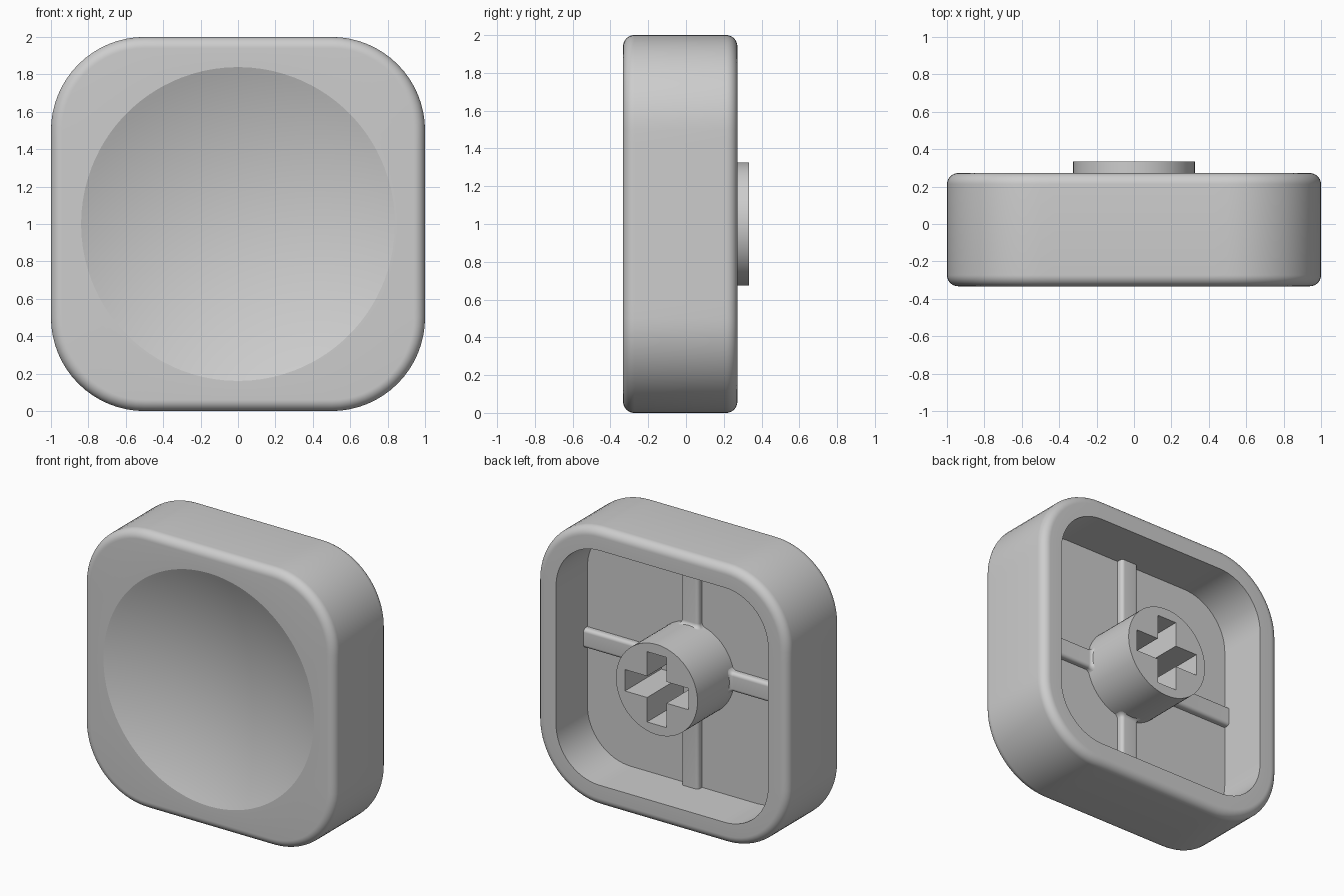
import bpy, bmesh, math
from mathutils import Matrix, Vector

if "Cube" in bpy.data.objects:
    bpy.data.objects.remove(bpy.data.objects["Cube"])

FRONT, BACK, FLOOR, STEM_END = -0.333, 0.272, -0.085, 0.333
FILLET, WALL, CORNER = 0.06, 0.155, 0.5
DISH_R, DISH_DEPTH, STEM_R = 0.839, 0.16, 0.325

grey = bpy.data.materials.new("mid grey plastic")
grey.diffuse_color = (0.61, 0.61, 0.61, 1)
grey.use_nodes = True
grey.node_tree.nodes["Principled BSDF"].inputs["Base Color"].default_value = grey.diffuse_color


def make_object(name, bm):
    bmesh.ops.recalc_face_normals(bm, faces=bm.faces[:])
    mesh = bpy.data.meshes.new(name)
    bm.to_mesh(mesh)
    bm.free()
    mesh.materials.append(grey)
    ob = bpy.data.objects.new(name, mesh)
    bpy.context.collection.objects.link(ob)
    return ob


def smooth(ob, angle=12):
    bpy.ops.object.select_all(action='DESELECT')
    bpy.context.view_layer.objects.active = ob
    ob.select_set(True)
    bpy.ops.object.shade_smooth_by_angle(angle=math.radians(angle))


def loft(bm, loops, cap_start=True, cap_end=True):
    """Join closed loops of points with quads."""
    rings = [[bm.verts.new(p) for p in loop] for loop in loops]
    n = len(rings[0])
    for a, b in zip(rings, rings[1:]):
        for i in range(n):
            j = (i + 1) % n
            bm.faces.new((a[i], a[j], b[j], b[i]))
    if cap_start:
        bm.faces.new(rings[0])
    if cap_end:
        bm.faces.new(rings[-1])
    return rings


def rounded_square(inset, y, arc=16, side=14):
    """Rounded square around (0, 1) in the xz plane."""
    r, pts = CORNER - inset, []
    c = 1 - CORNER
    for q in range(4):
        turn = Matrix.Rotation(q * math.pi / 2, 2)
        quarter = [Vector((c + r * math.cos(t), c + r * math.sin(t)))
                   for t in (k / arc * math.pi / 2 for k in range(arc + 1))]
        quarter += [Vector((c - 2 * c * k / side, c + r)) for k in range(1, side)]
        pts += [turn @ p for p in quarter]
    return [(p.x, y, 1 + p.y) for p in pts]


def circle_like(loop, r, y):
    """Circle whose points lie at the same angles as the loop."""
    angles = [math.atan2(z - 1, x) for x, _, z in loop]
    return [(r * math.cos(a), y, 1 + r * math.sin(a)) for a in angles]


# Cap shell: dish, front face, filleted sides, back rim, cavity
base = rounded_square(FILLET, FRONT)
sphere_r = (DISH_R ** 2 + DISH_DEPTH ** 2) / (2 * DISH_DEPTH)
loops = []
for k in range(1, 25):
    r = DISH_R * k / 24
    depth = math.sqrt(sphere_r ** 2 - r ** 2) - (sphere_r - DISH_DEPTH)
    loops.append(circle_like(base, r, FRONT + depth))
steps = [k / 10 * math.pi / 2 for k in range(11)]
loops += [rounded_square(FILLET * (1 - math.sin(t)), FRONT + FILLET * (1 - math.cos(t)))
          for t in steps]
loops += [rounded_square(FILLET * (1 - math.cos(t)), BACK - FILLET * (1 - math.sin(t)))
          for t in steps]
loops += [rounded_square(WALL, BACK), rounded_square(WALL, FLOOR)]
bm = bmesh.new()
rings = loft(bm, loops, cap_start=False)
centre = bm.verts.new((0, FRONT + DISH_DEPTH, 1))
inner = rings[0]
for i, v in enumerate(inner):
    bm.faces.new((centre, v, inner[(i + 1) % len(inner)]))
smooth(make_object("cap_shell", bm))

# Stem with a cross-shaped socket
bm = bmesh.new()
loft(bm, [[(STEM_R * math.cos(i * math.tau / 72), y, 1 + STEM_R * math.sin(i * math.tau / 72))
           for i in range(72)] for y in (FLOOR - 0.01, STEM_END)])
stem = make_object("stem", bm)

a, b = 0.077, 0.253
cross = []
for q in range(4):
    turn = Matrix.Rotation(q * math.pi / 2, 2)
    cross += [turn @ Vector(p) for p in ((b, -a), (b, a), (a, a))]
bm = bmesh.new()
loft(bm, [[(p.x, y, 1 + p.y) for p in cross] for y in (FLOOR + 0.005, STEM_END + 0.1)])
cutter = make_object("socket_cutter", bm)
cutter.hide_render = True

cut = stem.modifiers.new("socket", 'BOOLEAN')
cut.operation, cut.solver, cut.object = 'DIFFERENCE', 'EXACT', cutter
bpy.context.view_layer.objects.active = stem
bpy.ops.object.modifier_apply(modifier=cut.name)
bpy.data.objects.remove(cutter)
smooth(stem)


# Four ribs with rounded top edges, flaring where they meet the stem
def rib_section(x, grow, half=0.069, height=0.045, r=0.025):
    w, top = half + grow, FLOOR + height + grow
    arc = [k / 8 * math.pi / 2 for k in range(9)]
    right = [(w - r + r * math.cos(t), top - r + r * math.sin(t)) for t in arc]
    pts = [(w, FLOOR - 0.01)] + right
    pts += [(-p, q) for p, q in reversed(pts)]
    # each section bends around the stem
    return [(x - STEM_R + math.sqrt(STEM_R ** 2 - p * p), q, p) for p, q in pts]


FLARE = 0.028
for i, label in enumerate(("right", "top", "left", "bottom")):
    bm = bmesh.new()
    flare = [(STEM_R - 0.002 + FLARE * (1 - math.cos(t)), FLARE * (1 - math.sin(t)))
             for t in (k / 8 * math.pi / 2 for k in range(9))]
    sections = [(0.29, FLARE)] + flare + [(0.87, 0)]
    loft(bm, [rib_section(x, g) for x, g in sections])
    place = Matrix.Translation((0, 0, 1)) @ Matrix.Rotation(-i * math.pi / 2, 4, 'Y')
    bmesh.ops.transform(bm, matrix=place, verts=bm.verts[:])
    smooth(make_object("rib_" + label, bm), 30)
